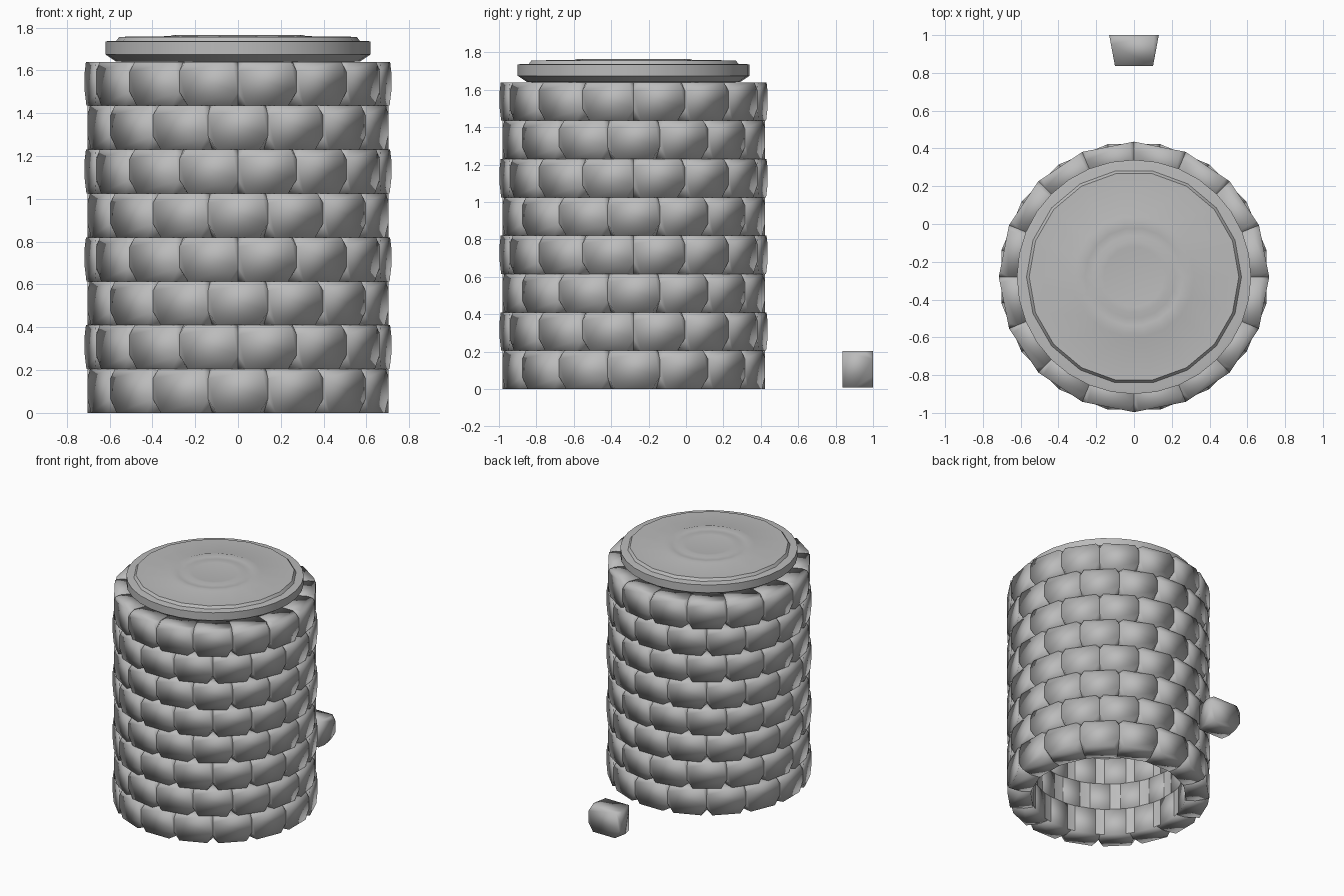
import bpy, bmesh, math
from mathutils import Matrix, Vector

if "Cube" in bpy.data.objects:
    bpy.data.objects.remove(bpy.data.objects["Cube"], do_unlink=True)

CENTRE_Y = -0.28
ROWS, BRICKS = 8, 16
ROW_H = 0.205
OUTER, INNER = 0.716, 0.55
HALF = math.pi / BRICKS

stone = bpy.data.materials.new("stone grey")
stone.use_nodes = True
grey = (0.5, 0.5, 0.5, 1)
stone.diffuse_color = grey
stone.node_tree.nodes["Principled BSDF"].inputs["Base Color"].default_value = grey


def make_object(name, bm, location, smooth_angle=None):
    mesh = bpy.data.meshes.new(name)
    bm.to_mesh(mesh)
    bm.free()
    mesh.materials.append(stone)
    return place(name, mesh, location, smooth_angle)


def place(name, mesh, location, smooth_angle=None):
    obj = bpy.data.objects.new(name, mesh)
    obj.location = location
    bpy.context.collection.objects.link(obj)
    if smooth_angle:
        bpy.ops.object.select_all(action="DESELECT")
        obj.select_set(True)
        bpy.context.view_layer.objects.active = obj
        bpy.ops.object.shade_smooth_by_angle(angle=math.radians(smooth_angle))
    return obj


def brick():
    """Wedge brick facing -y with its four outer corners cut away."""
    bm = bmesh.new()
    for side in (-1, 1):
        def joint(radius, z):
            return Vector((side * radius * math.sin(HALF), -radius * math.cos(HALF), z))
        # end height, chamfer height, width and depth
        for z, rise, width, depth in ((0, 0.065, 0.04, 0.1), (ROW_H, -0.045, 0.028, 0.05)):
            bm.verts.new(joint(INNER, z))
            bm.verts.new(joint(OUTER - depth, z))
            bm.verts.new(joint(OUTER, z + rise))
            bm.verts.new(joint(OUTER, z) - Vector((side * width, 0, 0)))
    bmesh.ops.convex_hull(bm, input=bm.verts)
    bmesh.ops.dissolve_limit(bm, angle_limit=0.02, verts=bm.verts, edges=bm.edges)
    bmesh.ops.recalc_face_normals(bm, faces=bm.faces)
    for face in bm.faces:
        face.smooth = True
    return bm


def lathe(profile, steps):
    bm = bmesh.new()
    verts = [bm.verts.new((r, 0, z)) for r, z in profile]
    edges = [bm.edges.new(pair) for pair in zip(verts, verts[1:])]
    bmesh.ops.spin(bm, geom=verts + edges, axis=(0, 0, 1), cent=(0, 0, 0),
                   angle=2 * math.pi, steps=steps)
    bmesh.ops.remove_doubles(bm, verts=bm.verts, dist=0.0005)
    bmesh.ops.recalc_face_normals(bm, faces=bm.faces)
    return bm


# Brick courses, every other one turned by half a brick
course = brick()
bmesh.ops.spin(course, geom=course.verts[:] + course.edges[:] + course.faces[:],
               axis=(0, 0, 1), cent=(0, 0, 0), angle=2 * math.pi,
               steps=BRICKS, use_duplicate=True)
first = make_object("brick_course_1", course, (0, CENTRE_Y, 0))
for row in range(1, ROWS):
    obj = place(f"brick_course_{row + 1}", first.data, (0, CENTRE_Y, row * ROW_H))
    obj.rotation_euler.z = HALF * (row % 2)

# Inner lining of the shaft
make_object("shaft_lining", lathe([(0.545, 0.002), (0.545, 1.65)], 48), (0, CENTRE_Y, 0), 40)

# Lid: rim ring and a raised disc with shallow ripples
make_object("lid_rim", lathe([(0, 1.642), (0.57, 1.642), (0.605, 1.665), (0.62, 1.675),
                              (0.62, 1.735), (0.6, 1.738), (0, 1.738)], 32),
            (0, CENTRE_Y, 0), 30)
make_object("lid_disc", lathe([(0.575, 1.73), (0.555, 1.757), (0.32, 1.76), (0.30, 1.766),
                               (0.26, 1.758), (0.22, 1.758), (0.19, 1.764), (0.16, 1.76),
                               (0, 1.76)], 18), (0, CENTRE_Y, 0), 30)

# Loose brick lying behind the tower
loose = brick()
bmesh.ops.transform(loose, verts=loose.verts,
                    matrix=Matrix.Rotation(math.pi, 4, "Z") @ Matrix.Diagonal((0.94, 1, 0.95, 1)))
make_object("loose_brick", loose, (0, 1 - OUTER * math.cos(HALF), 0.008))
